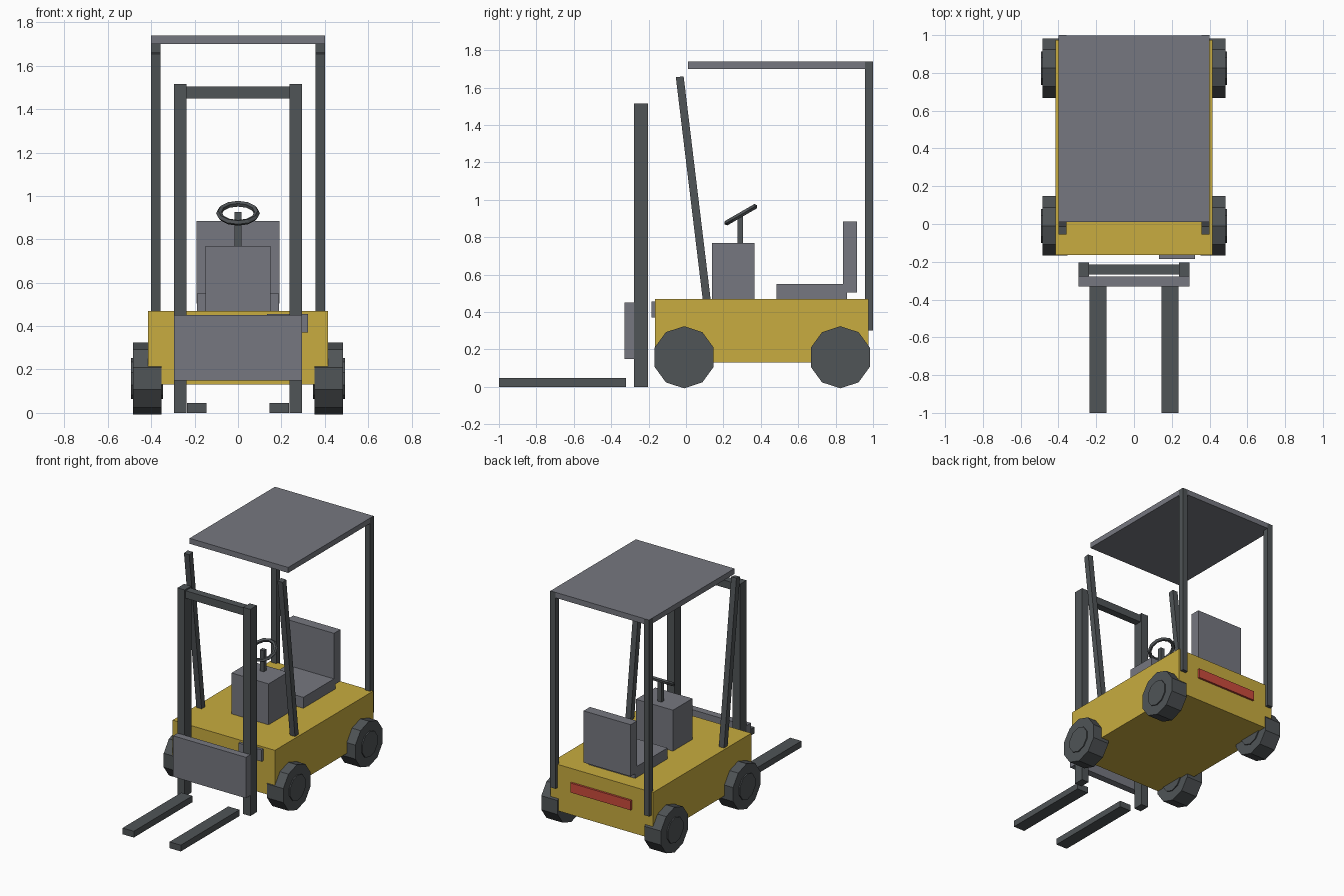
import bpy, math
from mathutils import Matrix, Vector

if "Cube" in bpy.data.objects:
    bpy.data.objects.remove(bpy.data.objects["Cube"])


def material(name, rgb):
    m = bpy.data.materials.new(name)
    m.diffuse_color = (*rgb, 1)
    m.use_nodes = True
    m.node_tree.nodes["Principled BSDF"].inputs["Base Color"].default_value = m.diffuse_color
    return m


YELLOW = material("yellow paint", (0.578, 0.413, 0.050))
GREY = material("mid grey", (0.180, 0.186, 0.214))
DARK = material("dark grey", (0.080, 0.089, 0.095))
RED = material("red lamp", (0.60, 0.07, 0.045))


def finish(name, mat):
    ob = bpy.context.object
    ob.name = name
    ob.data.materials.append(mat)
    return ob


def box(name, mat, x, y, z):
    """Box from (min, max) ranges along each axis."""
    bpy.ops.mesh.primitive_cube_add(size=1)
    ob = finish(name, mat)
    size = Vector((x[1] - x[0], y[1] - y[0], z[1] - z[0]))
    mid = Vector((sum(x), sum(y), sum(z))) / 2
    ob.data.transform(Matrix.Translation(mid) @ Matrix.Diagonal((*size, 1)))
    return ob


def pair(name, mat, x, y, z):
    """Box on the right side plus its mirror image on the left."""
    return [box("right_" + name, mat, x, y, z),
            box("left_" + name, mat, (-x[1], -x[0]), y, z)]


def disc(name, radius, sides, width, x, y, z):
    """Cylinder along x, with a vertex pointing forward and back."""
    bpy.ops.mesh.primitive_cylinder_add(vertices=sides, radius=radius, depth=width)
    ob = finish(name, DARK)
    ob.data.transform(Matrix.Translation((x, y, z)) @ Matrix.Rotation(math.pi / 2, 4, 'X')
                      @ Matrix.Rotation(math.pi / 2, 4, 'Y'))
    # keep a flat facet on the ground
    low = min(v.co.z for v in ob.data.vertices)
    high = max(v.co.z for v in ob.data.vertices)
    ob.data.transform(Matrix.Translation((0, 0, z - (low + high) / 2)))
    return ob


# Chassis, front box and rear lamp
box("chassis", YELLOW, (-0.415, 0.415), (-0.165, 0.975), (0.13, 0.47))
box("front_box", GREY, (0.133, 0.322), (-0.185, -0.16), (0.37, 0.456))
box("rear_lamp", RED, (-0.245, 0.245), (0.97, 0.99), (0.30, 0.37))

# Overhead guard
box("roof", GREY, (-0.40, 0.40), (0.01, 0.999), (1.70, 1.74))
pair("rear_post", DARK, (0.358, 0.401), (0.957, 1.0), (0.30, 1.739))
for post in pair("front_post", DARK, (0.358, 0.40), (-0.021, 0.021), (-0.62, 0.62)):
    lean = math.atan2(0.144, 1.19)
    post.data.transform(Matrix.Translation((0, 0.041, 1.042)) @ Matrix.Rotation(lean, 4, 'X'))

# Mast, carriage and forks
pair("mast_upright", DARK, (0.237, 0.295), (-0.279, -0.203), (0.0, 1.515))
box("mast_crossbar", DARK, (-0.24, 0.24), (-0.268, -0.214), (1.45, 1.505))
box("carriage_plate", GREY, (-0.295, 0.295), (-0.33, -0.278), (0.15, 0.45))
pair("fork", DARK, (0.145, 0.236), (-1.0, -0.32), (0.0, 0.046))

# Driver's station
box("dashboard", GREY, (-0.15, 0.15), (0.14, 0.365), (0.46, 0.77))
box("steering_column", DARK, (-0.016, 0.016), (0.276, 0.306), (0.76, 0.925))
bpy.ops.mesh.primitive_torus_add(major_segments=12, minor_segments=5,
                                 major_radius=0.087, minor_radius=0.014)
wheel = finish("steering_wheel", DARK)
wheel.data.transform(Matrix.Translation((0, 0.293, 0.92)) @ Matrix.Rotation(math.radians(30), 4, 'X'))
box("seat_cushion", GREY, (-0.19, 0.19), (0.485, 0.86), (0.465, 0.55))
box("seat_back", GREY, (-0.191, 0.191), (0.84, 0.914), (0.505, 0.884))

# Road wheels with hubs
for end, y in (("front", -0.01), ("rear", 0.825)):
    for side, s in (("left", -1), ("right", 1)):
        disc(f"{end}_{side}_tyre", 0.166, 10, 0.132, s * 0.419, y, 0.158)
        disc(f"{end}_{side}_hub", 0.094, 10, 0.148, s * 0.419, y, 0.158)
